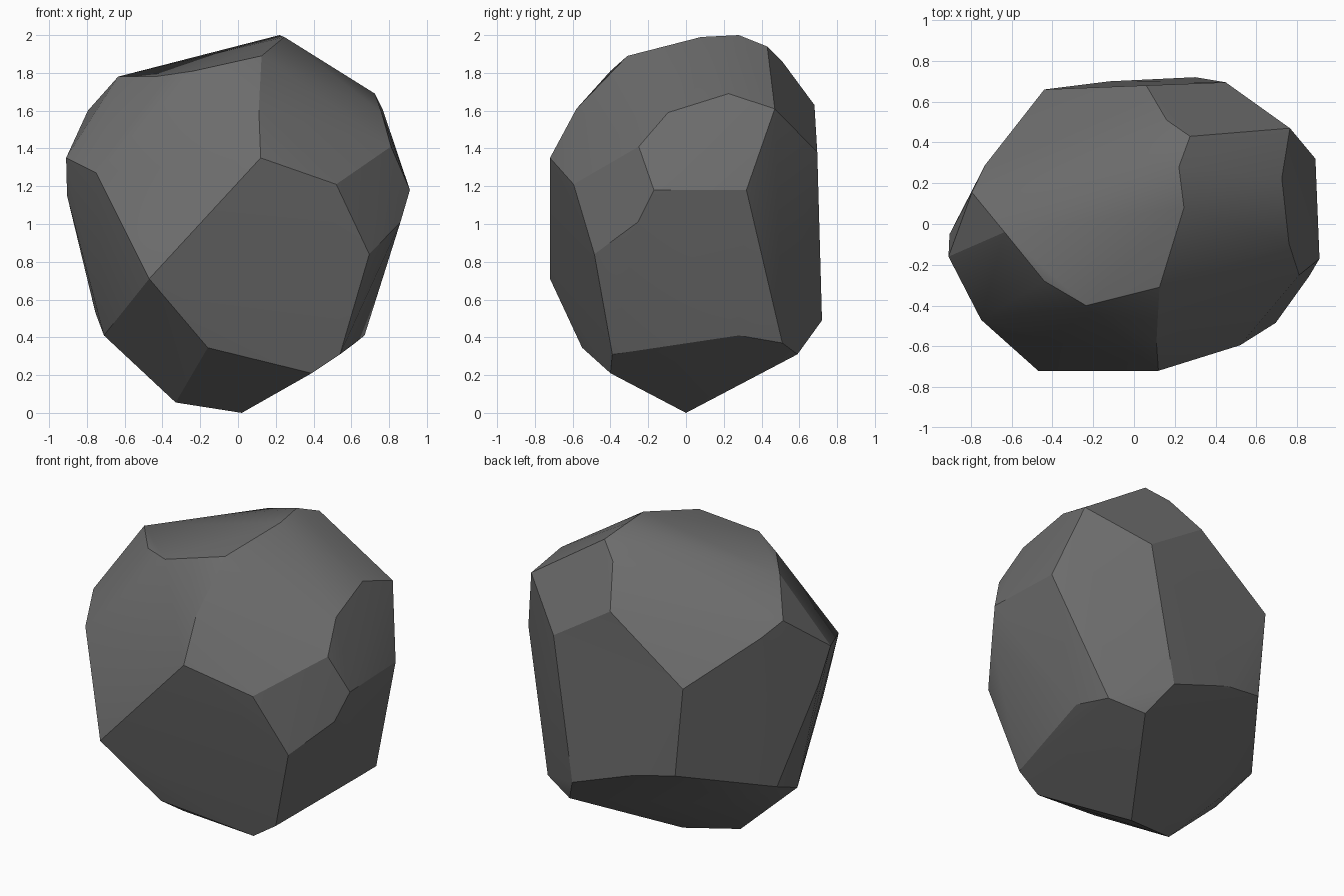
import bpy, bmesh, math

if "Cube" in bpy.data.objects:
    bpy.data.objects.remove(bpy.data.objects["Cube"])

# Facet corners of the boulder, from the top down
crown = [(.22, .28, 2), (.245, .08, 1.99), (0, .31, 1.93), (.275, .43, 1.94),
         (.16, .51, 1.86), (.125, -.31, 1.89), (-.235, -.40, 1.81), (-.635, -.04, 1.78),
         (-.44, -.28, 1.78), (.725, .225, 1.69)]
shoulder = [(-.795, .155, 1.6), (-.73, .29, 1.52), (.06, .68, 1.63), (.11, -.58, 1.61),
            (.765, .47, 1.61), (.76, -.095, 1.59), (.81, -.25, 1.41), (.45, .695, 1.38)]
belt = [(-.91, -.16, 1.35), (-.905, -.05, 1.15), (-.75, -.47, 1.27), (.12, -.72, 1.35),
        (-.44, .66, 1.26), (.52, -.595, 1.21), (.89, .32, 1.18), (.91, -.17, 1.18),
        (.86, -.255, 1.01), (-.63, -.57, 1.05), (.695, -.485, .84)]
base = [(-.47, -.72, .71), (-.385, .66, .69), (-.12, .70, .64), (.31, .72, .77),
        (.30, .72, .49), (-.755, .16, .53), (-.71, -.11, .41), (-.5, .24, .38),
        (.67, .28, .41), (.62, .51, .37), (.41, .59, .31), (-.16, -.55, .345),
        (.54, -.39, .31), (.39, -.40, .21), (-.33, -.08, .055), (.02, 0, 0)]

# Boulder: hull around the corners, near-flat triangles merged into facets
bm = bmesh.new()
for p in crown + shoulder + belt + base:
    bm.verts.new(p)
hull = bmesh.ops.convex_hull(bm, input=bm.verts[:])
loose = [v for v in bm.verts if not v.link_faces]
bmesh.ops.delete(bm, geom=loose, context='VERTS')
bmesh.ops.dissolve_limit(bm, angle_limit=math.radians(3), verts=bm.verts[:], edges=bm.edges[:])
bmesh.ops.triangulate(bm, faces=[f for f in bm.faces if len(f.verts) > 4])
bmesh.ops.recalc_face_normals(bm, faces=bm.faces[:])

mesh = bpy.data.meshes.new("boulder")
bm.to_mesh(mesh)
bm.free()
boulder = bpy.data.objects.new("boulder", mesh)
bpy.context.collection.objects.link(boulder)

# Dark grey stone
stone = bpy.data.materials.new("dark grey stone")
stone.diffuse_color = (.15, .15, .15, 1)
stone.use_nodes = True
stone.node_tree.nodes["Principled BSDF"].inputs["Base Color"].default_value = stone.diffuse_color
mesh.materials.append(stone)

# Soft shading inside each facet, crisp borders between them
bpy.context.view_layer.objects.active = boulder
boulder.select_set(True)
bpy.ops.object.shade_smooth_by_angle(angle=math.radians(22))
